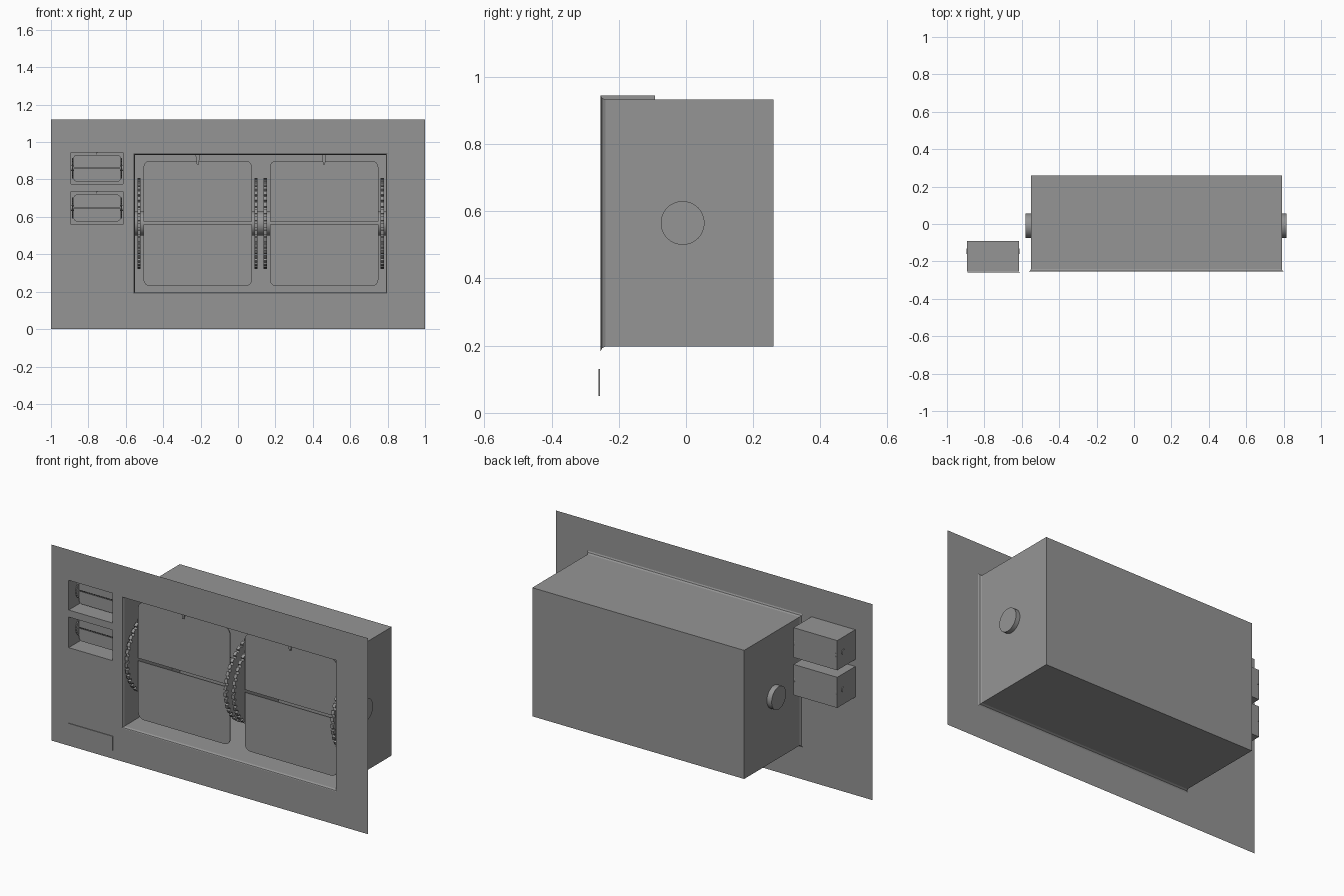
import bpy, bmesh, math
from mathutils import Matrix

if "Cube" in bpy.data.objects:
    bpy.data.objects.remove(bpy.data.objects["Cube"])

grey = bpy.data.materials.new("mid_grey")
grey.diffuse_color = (0.3, 0.3, 0.3, 1)
grey.use_nodes = True
grey.node_tree.nodes["Principled BSDF"].inputs["Base Color"].default_value = grey.diffuse_color


def finish(name, bm, smooth=False):
    me = bpy.data.meshes.new(name)
    bm.to_mesh(me)
    bm.free()
    me.materials.append(grey)
    ob = bpy.data.objects.new(name, me)
    bpy.context.collection.objects.link(ob)
    if smooth:
        bpy.ops.object.select_all(action='DESELECT')
        ob.select_set(True)
        bpy.context.view_layer.objects.active = ob
        bpy.ops.object.shade_smooth_by_angle(angle=math.radians(35))
    return ob


def prism_y(name, pts, y0, y1):
    """Extrude an x-z outline from y0 back to y1."""
    bm = bmesh.new()
    f = bm.faces.new([bm.verts.new((x, y0, z)) for x, z in pts])
    r = bmesh.ops.extrude_face_region(bm, geom=[f])
    bmesh.ops.translate(bm, vec=(0, y1 - y0, 0),
                        verts=[v for v in r['geom'] if isinstance(v, bmesh.types.BMVert)])
    bmesh.ops.recalc_face_normals(bm, faces=bm.faces)
    return finish(name, bm)


def cylinder_x(name, x0, x1, y, z, r, seg=48):
    bm = bmesh.new()
    m = Matrix.Translation(((x0 + x1) / 2, y, z)) @ Matrix.Rotation(math.pi / 2, 4, 'Y')
    bmesh.ops.create_cone(bm, cap_ends=True, segments=seg, radius1=r, radius2=r,
                          depth=x1 - x0, matrix=m)
    return finish(name, bm, True)


def wheel(name, x, y, z, r, width, teeth, notch):
    """Disc across x with a notched rim."""
    bm = bmesh.new()
    pts = []
    for i in range(teeth):
        for frac, rad in ((0, r), (0.3, r), (0.6, r), (0.62, r - notch), (0.98, r - notch)):
            a = 2 * math.pi * (i + frac) / teeth
            pts.append((y + rad * math.cos(a), z + rad * math.sin(a)))
    f = bm.faces.new([bm.verts.new((x - width / 2, *p)) for p in pts])
    e = bmesh.ops.extrude_face_region(bm, geom=[f])
    bmesh.ops.translate(bm, vec=(width, 0, 0),
                        verts=[v for v in e['geom'] if isinstance(v, bmesh.types.BMVert)])
    bmesh.ops.recalc_face_normals(bm, faces=bm.faces)
    finish(name, bm)


def housing(name, x0, x1, z0, z1, profile):
    """Open-fronted shell; profile gives (y, outward flare) from front to back."""
    bm = bmesh.new()
    rings = []
    for y, d in profile:
        rings.append([bm.verts.new(p) for p in ((x0 - d, y, z0 - d), (x1 + d, y, z0 - d),
                                                (x1 + d, y, z1 + d), (x0 - d, y, z1 + d))])
    for a, b in zip(rings, rings[1:]):
        for i in range(4):
            j = (i + 1) % 4
            bm.faces.new((a[i], a[j], b[j], b[i]))
    bm.faces.new(rings[-1][::-1])
    finish(name, bm)


def half_flap(name, x0, x1, z_mid, z_out, r, y):
    """Thin card with its two outer corners rounded."""
    s = 1 if z_out > z_mid else -1
    pts = [(x0, z_mid), (x1, z_mid)]
    for cx, start in ((x1 - r, 0), (x0 + r, 90)):
        for k in range(7):
            a = math.radians(start + 15 * k)
            pts.append((cx + r * math.cos(a), z_out - s * r + s * r * math.sin(a)))
    prism_y(name, pts, y, y + 0.005)


# Front panel sheet with three openings
FRONT = -0.255
openings = [(-0.56, 0.80, 0.19, 0.94), (-0.892, -0.615, 0.775, 0.945),
            (-0.892, -0.615, 0.56, 0.735)]
xs = sorted({-1, 1, *(v for o in openings for v in o[:2])})
zs = sorted({0, 1.12, *(v for o in openings for v in o[2:])})
bm = bmesh.new()
for xa, xb in zip(xs, xs[1:]):
    for za, zb in zip(zs, zs[1:]):
        cx, cz = (xa + xb) / 2, (za + zb) / 2
        if not any(o[0] < cx < o[1] and o[2] < cz < o[3] for o in openings):
            bm.faces.new([bm.verts.new((x, FRONT, z))
                          for x, z in ((xa, za), (xb, za), (xb, zb), (xa, zb))])
bmesh.ops.remove_doubles(bm, verts=bm.verts, dist=1e-4)
bmesh.ops.dissolve_limit(bm, angle_limit=0.01, verts=bm.verts, edges=bm.edges)
finish("front_panel", bm)

# Small plate low on the left
prism_y("name_plate", [(-0.89, 0.05), (-0.61, 0.05), (-0.61, 0.13), (-0.89, 0.13)],
        -0.26, -0.2565)

# Main housing with flared lip, and its axle ending in knobs
housing("main_housing", -0.55, 0.79, 0.197, 0.932,
        [(-0.254, 0.013), (-0.25, 0.005), (-0.24, 0.0), (0.26, 0.0)])
cylinder_x("main_axle", -0.58, 0.815, -0.01, 0.565, 0.065)

# Two large flap displays
for side, x0, x1 in (("left", -0.505, 0.075), ("right", 0.17, 0.75)):
    half_flap(side + "_upper_flap", x0, x1, 0.575, 0.90, 0.035, -0.18)
    half_flap(side + "_lower_flap", x0, x1, 0.56, 0.23, 0.035, -0.18)
    for n, x in (("a", x0 - 0.024), ("b", x1 + 0.021)):
        wheel(side + "_wheel_" + n, x, -0.01, 0.565, 0.244, 0.018, 40, 0.012)
    c = (x0 + x1) / 2
    prism_y(side + "_clip", [(c - 0.012, 0.932), (c - 0.005, 0.88), (c + 0.005, 0.88),
                             (c + 0.012, 0.932)], -0.19, -0.183)

# Two small flap displays
for pos, z0, z1 in (("top", 0.775, 0.945), ("bottom", 0.56, 0.735)):
    zc = (z0 + z1) / 2
    housing(pos + "_small_housing", -0.892, -0.615, z0, z1, [(FRONT, 0), (-0.092, 0)])
    half_flap(pos + "_small_upper_flap", -0.88, -0.627, zc + 0.004, zc + 0.072, 0.02, -0.18)
    half_flap(pos + "_small_lower_flap", -0.88, -0.627, zc - 0.001, zc - 0.072, 0.02, -0.18)
    for n, x in (("a", -0.885), ("b", -0.622)):
        wheel(pos + "_small_wheel_" + n, x, -0.145, zc, 0.055, 0.006, 20, 0.004)
    cylinder_x(pos + "_small_axle", -0.896, -0.611, -0.145, zc, 0.015, 24)
    prism_y(pos + "_small_clip", [(-0.758, z1), (-0.755, z1 - 0.012), (-0.752, z1)],
            -0.19, -0.184)
